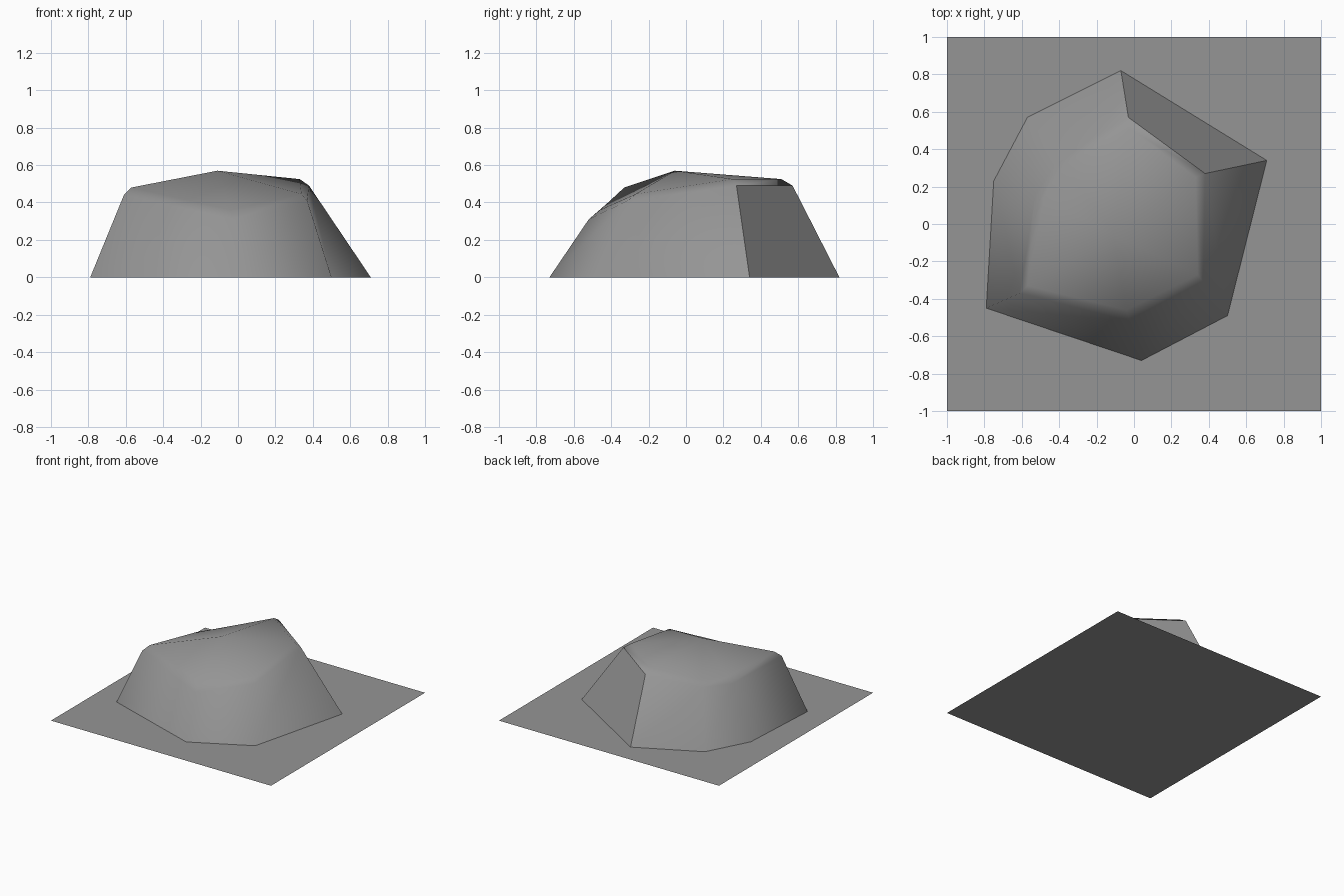
import bpy, bmesh

cube = bpy.data.objects.get("Cube")
if cube:
    bpy.data.objects.remove(cube, do_unlink=True)

stone = bpy.data.materials.new("stone_grey")
stone.use_nodes = True
grey = (0.3, 0.3, 0.3, 1)
stone.diffuse_color = grey
stone.node_tree.nodes["Principled BSDF"].inputs["Base Color"].default_value = grey


def finish(name, bm):
    bmesh.ops.recalc_face_normals(bm, faces=bm.faces)
    mesh = bpy.data.meshes.new(name)
    bm.to_mesh(mesh)
    bm.free()
    mesh.materials.append(stone)
    obj = bpy.data.objects.new(name, mesh)
    bpy.context.collection.objects.link(obj)
    return obj


# Flat square ground slab
bm = bmesh.new()
bmesh.ops.create_grid(bm, x_segments=1, y_segments=1, size=1)
finish("ground_sheet", bm)

# Each boulder corner: foot, shoulder, rim
corners = [
    ((0.04, -0.73, 0), (-0.02, -0.52, 0.31), (-0.04, -0.46, 0.36)),
    ((0.50, -0.49, 0), (0.37, -0.31, 0.41), (0.34, -0.27, 0.445)),
    ((0.71, 0.34, 0), (0.38, 0.27, 0.49), (0.33, 0.25, 0.525)),
    ((-0.07, 0.82, 0), (-0.03, 0.57, 0.49), (-0.03, 0.51, 0.525)),
    ((-0.57, 0.57, 0), (-0.40, 0.35, 0.40), (-0.36, 0.31, 0.435)),
    ((-0.75, 0.23, 0), (-0.53, 0.15, 0.39), (-0.48, 0.14, 0.43)),
    ((-0.79, -0.45, 0), (-0.61, -0.37, 0.44), (-0.57, -0.33, 0.48)),
]
BACK_WALL = 2

# Boulder: walls and bevel between neighbouring corners, closed by a peak
bm = bmesh.new()
columns = [[bm.verts.new(p) for p in corner] for corner in corners]
peak = bm.verts.new((-0.11, -0.06, 0.57))
sharp = []
for i, a in enumerate(columns):
    b = columns[(i + 1) % len(columns)]
    wall = bm.faces.new((a[0], b[0], b[1], a[1]))
    bm.faces.new((a[1], b[1], b[2], a[2]))
    bm.faces.new((a[2], b[2], peak))
    if i == BACK_WALL:
        sharp += wall.edges
for face in bm.faces:
    face.smooth = True
for edge in sharp:
    edge.smooth = False
finish("boulder", bm)
